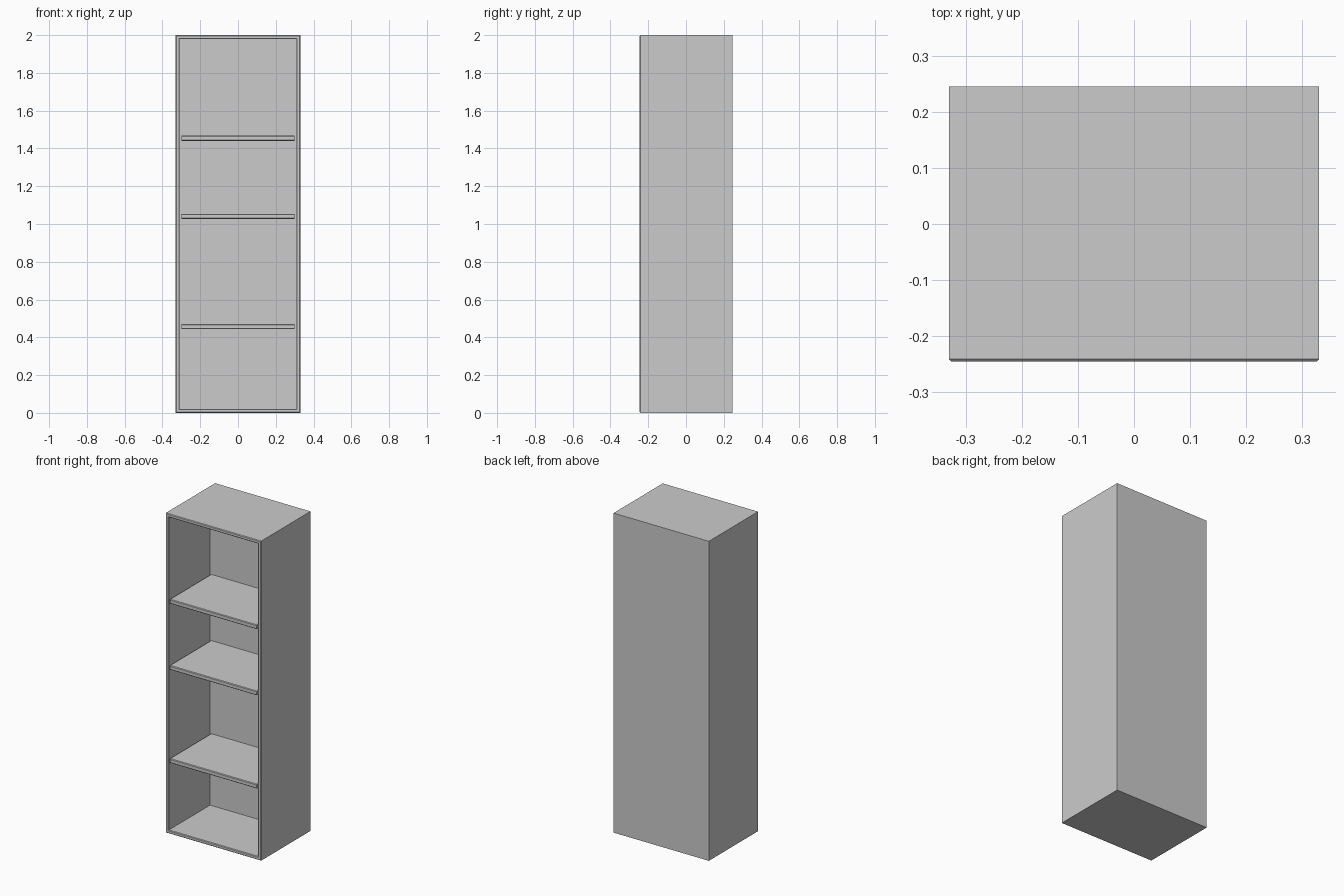
import bpy
import bmesh
from mathutils import Matrix, Vector

if "Cube" in bpy.data.objects:
    bpy.data.objects.remove(bpy.data.objects["Cube"])

W, D, H = 0.66, 0.49, 2.0      # outer size
T = 0.03                       # panel thickness
SHELF_T = 0.027
INNER_DEPTH = 0.41
CHAMFER = 0.004
FRONT = -D / 2


def add_box(bm, size, centre):
    mat = Matrix.Translation(centre) @ Matrix.Diagonal((*size, 1))
    bmesh.ops.create_cube(bm, size=1, matrix=mat)


def chamfer(bm, edges):
    bmesh.ops.bevel(bm, geom=edges, offset=CHAMFER, segments=1, affect='EDGES')


def finish(bm, name):
    bmesh.ops.recalc_face_normals(bm, faces=bm.faces)
    mesh = bpy.data.meshes.new(name)
    bm.to_mesh(mesh)
    bm.free()
    bpy.context.collection.objects.link(bpy.data.objects.new(name, mesh))


def front_edges(bm):
    return [e for e in bm.edges if all(abs(v.co.y - FRONT) < 1e-5 for v in e.verts)]


# Cabinet carcass: box with the front inset and pushed in
bm = bmesh.new()
add_box(bm, (W, D, H), (0, 0, H / 2))
bm.faces.ensure_lookup_table()
bm.normal_update()
face = min(bm.faces, key=lambda f: f.calc_center_median().y)
bmesh.ops.inset_region(bm, faces=[face], thickness=T)
new = bmesh.ops.extrude_discrete_faces(bm, faces=[face])["faces"][0]
bmesh.ops.translate(bm, verts=new.verts, vec=Vector((0, INNER_DEPTH, 0)))
# Chamfer the outer and inner rims, not the corner diagonals
rims = [e for e in front_edges(bm)
        if abs(e.verts[0].co.x - e.verts[1].co.x) < 1e-5
        or abs(e.verts[0].co.z - e.verts[1].co.z) < 1e-5]
chamfer(bm, rims)
finish(bm, "cabinet_carcass")

# Shelves, flush with the front, chamfered along their front edges
for name, z in (("lower_shelf", 0.457), ("middle_shelf", 1.04), ("upper_shelf", 1.454)):
    bm = bmesh.new()
    add_box(bm, (W - 2 * T, INNER_DEPTH, SHELF_T), (0, FRONT + INNER_DEPTH / 2, z))
    chamfer(bm, [e for e in front_edges(bm)
                 if abs(e.verts[0].co.z - e.verts[1].co.z) < 1e-5])
    finish(bm, name)
